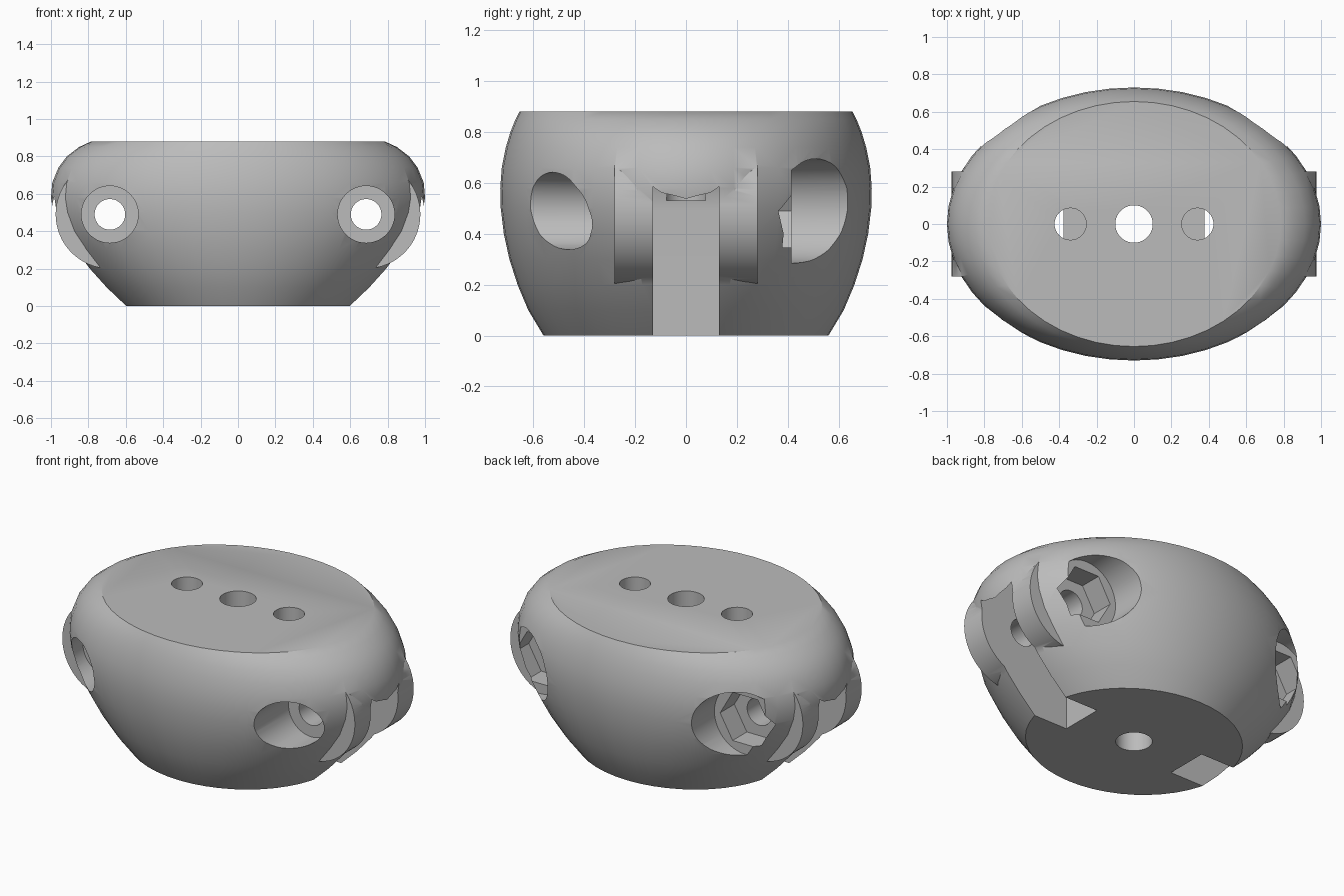
import bpy, bmesh, math
from mathutils import Matrix, Vector

if "Cube" in bpy.data.objects:
    bpy.data.objects.remove(bpy.data.objects["Cube"], do_unlink=True)

GREY = (0.5, 0.5, 0.5, 1)
mat = bpy.data.materials.new("plain_grey")
mat.use_nodes = True
mat.diffuse_color = GREY
mat.node_tree.nodes["Principled BSDF"].inputs["Base Color"].default_value = GREY


def make_object(name, bm):
    bmesh.ops.recalc_face_normals(bm, faces=bm.faces)
    mesh = bpy.data.meshes.new(name)
    bm.to_mesh(mesh)
    bm.free()
    mesh.materials.append(mat)
    obj = bpy.data.objects.new(name, mesh)
    bpy.context.collection.objects.link(obj)
    return obj


def rod(name, start, end, radius, sides=48):
    """Straight prism between two points on a y or z line."""
    a, b = Vector(start), Vector(end)
    turn = Matrix.Rotation(math.pi / 2, 4, "X") if abs(b.y - a.y) > 0 else Matrix()
    if sides == 6:
        turn = turn @ Matrix.Rotation(math.pi / 2, 4, "Z")
    bm = bmesh.new()
    bmesh.ops.create_cone(bm, cap_ends=True, segments=sides, radius1=radius,
                          radius2=radius, depth=(b - a).length,
                          matrix=Matrix.Translation((a + b) / 2) @ turn)
    # put a hexagon corner on the x axis
    if sides == 6:
        xs = max(v.co.x for v in bm.verts) - a.x
        if xs < radius * 0.95:
            bmesh.ops.rotate(bm, cent=a, verts=bm.verts,
                             matrix=Matrix.Rotation(math.pi / 6, 3, "Y"))
    return make_object(name, bm)


def combine(target, tool, operation):
    mod = target.modifiers.new(tool.name, "BOOLEAN")
    mod.object, mod.operation, mod.solver = tool, operation, "EXACT"
    bpy.context.view_layer.objects.active = target
    bpy.ops.object.modifier_apply(modifier=mod.name)
    bpy.data.objects.remove(tool, do_unlink=True)


# Body: stacked ellipses (height, half width, half depth)
PROFILE = [(0, .615, .56), (.1, .72, .62), (.2, .81, .662), (.3, .885, .694),
           (.4, .95, .716), (.5, .987, .728), (.58, 1, .73), (.66, .993, .724),
           (.74, .96, .708), (.8, .915, .69), (.85, .85, .67), (.88, .785, .655)]
SIDES = 48
bm = bmesh.new()
rings = []
for z, a, b in PROFILE:
    angles = [math.tau * i / SIDES for i in range(SIDES)]
    rings.append([bm.verts.new((a * math.cos(t), b * math.sin(t), z)) for t in angles])
for low, high in zip(rings, rings[1:]):
    for i in range(SIDES):
        j = (i + 1) % SIDES
        bm.faces.new((low[i], low[j], high[j], high[i]))
bm.faces.new(rings[0])
bm.faces.new(rings[-1])
body = make_object("body", bm)

PX, PZ = .685, .49        # pin axis, shared by knuckle, slot and bores
SLOT_R, SLOT_HALF = .312, .13

# Rounded knuckles at both ends
for s in (-1, 1):
    combine(body, rod("knuckle", (s * PX, -.28, PZ), (s * PX, .28, PZ), .29, 64), "UNION")

for s in (-1, 1):
    x = s * PX
    # Strap slot: round around the pin, open downwards and outwards
    combine(body, rod("slot_round", (x, -SLOT_HALF, PZ), (x, SLOT_HALF, PZ), SLOT_R, 64),
            "DIFFERENCE")
    bm = bmesh.new()
    bmesh.ops.create_cube(bm, size=1, matrix=Matrix.Translation((x, 0, PZ / 2 - .1))
                          @ Matrix.Diagonal((2 * SLOT_R, 2 * SLOT_HALF, PZ + .2, 1)))
    combine(body, make_object("slot_channel", bm), "DIFFERENCE")
    # Pin hole, front counterbore, back counterbore and hexagonal nut pocket
    for name, y0, y1, radius, sides in (("pin_hole", -1, 1, .082, 32),
                                        ("front_bore", -1, -.28, .152, 48),
                                        ("back_bore", .415, 1, .205, 48),
                                        ("nut_pocket", .28, .6, .167, 6)):
        combine(body, rod(name, (x, y0, PZ), (x, y1, PZ), radius, sides), "DIFFERENCE")
    # Blind hole in the top
    combine(body, rod("top_hole", (s * .34, 0, .53), (s * .34, 0, 1), .085, 32), "DIFFERENCE")

# Central through hole
combine(body, rod("centre_hole", (0, 0, -.2), (0, 0, 1.2), .1, 40), "DIFFERENCE")

bpy.ops.object.select_all(action="DESELECT")
body.select_set(True)
bpy.context.view_layer.objects.active = body
bpy.ops.object.shade_smooth_by_angle(angle=math.radians(30))
